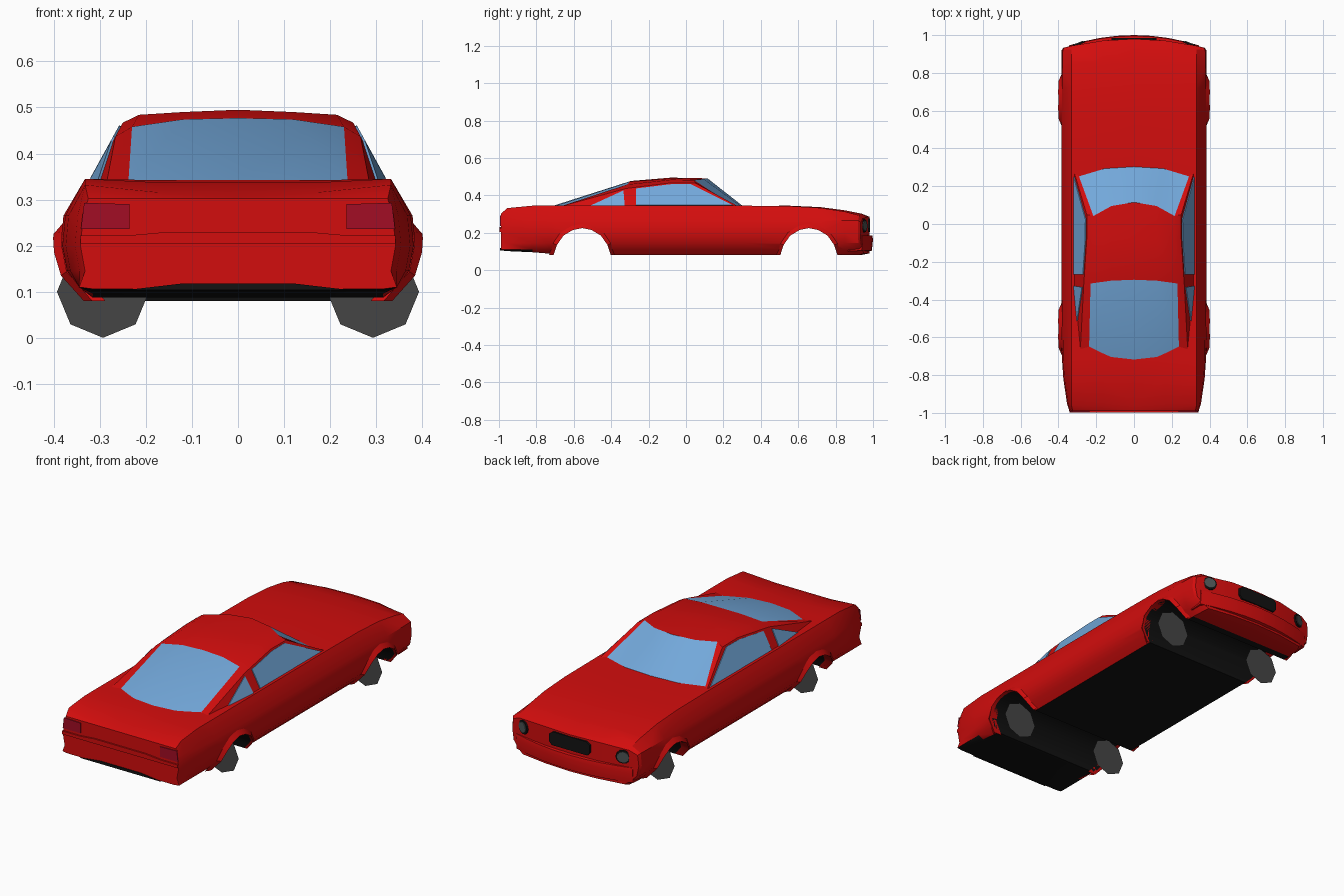
import bpy, bmesh, math
from mathutils import Matrix, Vector

if "Cube" in bpy.data.objects:
    bpy.data.objects.remove(bpy.data.objects["Cube"])


def colour(name, r, g, b):
    m = bpy.data.materials.new(name)
    m.diffuse_color = (r, g, b, 1)
    m.use_nodes = True
    m.node_tree.nodes["Principled BSDF"].inputs["Base Color"].default_value = m.diffuse_color
    return m


RED = colour("red_paint", 0.65, 0.004, 0.004)
BLACK = colour("black_underside", 0.006, 0.006, 0.006)
GLASS = colour("blue_glass", 0.17, 0.39, 0.70)
LAMP_RED = colour("tail_lamp_red", 0.36, 0.004, 0.018)
GREY = colour("wheel_grey", 0.06, 0.06, 0.06)
LAMP = colour("headlamp_grey", 0.07, 0.085, 0.085)


def make(name, verts, faces, mats, rule=None, mirror=True, smooth=True):
    """Mesh from points and faces, mirrored across x, coloured by a face rule."""
    bm = bmesh.new()
    vs = [bm.verts.new(v) for v in verts]
    for i, f in enumerate(faces):
        face = bm.faces.new([vs[k] for k in f])
        face.material_index = rule(i) if rule else 0
    if mirror:
        bmesh.ops.mirror(bm, geom=bm.verts[:] + bm.edges[:] + bm.faces[:],
                         matrix=Matrix(), merge_dist=0.0005, axis='X')
    bmesh.ops.recalc_face_normals(bm, faces=bm.faces[:])
    me = bpy.data.meshes.new(name)
    bm.to_mesh(me)
    bm.free()
    for m in mats:
        me.materials.append(m)
    ob = bpy.data.objects.new(name, me)
    bpy.context.collection.objects.link(ob)
    if smooth:
        smooth_object(ob)
    return ob


def activate(ob):
    bpy.ops.object.select_all(action='DESELECT')
    ob.select_set(True)
    bpy.context.view_layer.objects.active = ob


def smooth_object(ob):
    activate(ob)
    bpy.ops.object.shade_smooth_by_angle(angle=math.radians(28))


def grid(rows, cols):
    return [(r * cols + c, r * cols + c + 1, (r + 1) * cols + c + 1, (r + 1) * cols + c)
            for r in range(rows - 1) for c in range(cols - 1)]


def plate(name, pts, push, mat, mirror=True):
    """Thin slab: outline extruded by a vector."""
    n = len(pts)
    p = [Vector(v) for v in pts]
    verts = p + [v + Vector(push) for v in p]
    faces = [tuple(range(n)), tuple(range(n, 2 * n))]
    faces += [(i, (i + 1) % n, (i + 1) % n + n, i + n) for i in range(n)]
    return make(name, verts, faces, [mat], mirror=mirror, smooth=False)


# Body shell: half sections lofted from tail to nose
# y, shoulder z, centre z, shoulder x, widest x, floor x, floor z, bow
STATIONS = [
    (-0.99, 0.302, 0.302, 0.325, 0.342, 0.315, 0.106, 0),
    (-0.955, 0.332, 0.315, 0.332, 0.354, 0.315, 0.102, 0),
    (-0.82, 0.345, 0.337, 0.332, 0.374, 0.315, 0.096, 0),
    (-0.72, 0.345, 0.342, 0.332, 0.381, 0.315, 0.088, 0),
    (-0.40, 0.345, 0.343, 0.332, 0.385, 0.318, 0.08, 0),
    (0.30, 0.345, 0.343, 0.332, 0.385, 0.318, 0.08, 0),
    (0.55, 0.343, 0.345, 0.332, 0.385, 0.318, 0.08, 0),
    (0.72, 0.333, 0.337, 0.332, 0.385, 0.318, 0.08, 0),
    (0.85, 0.313, 0.320, 0.332, 0.385, 0.318, 0.08, 0),
    (0.94, 0.293, 0.302, 0.330, 0.383, 0.312, 0.082, 0.02),
    (0.98, 0.276, 0.286, 0.325, 0.374, 0.300, 0.09, 0.05),
]
verts = []
for y, zt, zc, xt, xm, xb, zb, bow in STATIONS:
    half = [(0, zc), (xt / 2, zc), (xt, zt), (xm - 0.006, min(0.265, zt - 0.02)), (xm, 0.2),
            (xm - 0.01, 0.145), (xb + 0.03, 0.11), (xb, zb), (xb / 2, zb), (0, zb)]
    verts += [(x, y - bow * (x / 0.385) ** 2, z) for x, z in half]
faces = grid(len(STATIONS), 10)
for o in (0, 10 * (len(STATIONS) - 1)):
    faces += [(o, o + 1, o + 8, o + 9), (o + 1, o + 2, o + 7, o + 8),
              tuple(o + k for k in (2, 3, 4, 5, 6, 7))]
body = make("body_shell", verts, faces, [RED, BLACK], smooth=False)
for f in body.data.polygons:
    if f.normal.z < -0.9 and f.center.y < 0.85:
        f.material_index = 1

# Wheel arches: tunnels cut through the body, with flared lips
ARCH = [(-0.153, 0.08), (-0.135, 0.135), (-0.10, 0.185), (-0.05, 0.215), (0, 0.225),
        (0.05, 0.215), (0.10, 0.185), (0.135, 0.135), (0.153, 0.08)]
AXLES = {"rear": -0.555, "front": 0.657}


def side_x(z):
    pts = [(0.08, 0.318), (0.11, 0.348), (0.145, 0.375), (0.2, 0.385), (0.3, 0.38)]
    for (z0, x0), (z1, x1) in zip(pts, pts[1:]):
        if z <= z1:
            return x0 + (x1 - x0) * (z - z0) / (z1 - z0)


for place, yc in AXLES.items():
    outline = [(-0.5, yc - 0.155, 0.02)] + [(-0.5, yc + a, z) for a, z in ARCH] + [(-0.5, yc + 0.155, 0.02)]
    cutter = plate("arch_cutter", outline, (1, 0, 0), RED, mirror=False)
    cutter.data.materials.append(BLACK)
    for f in cutter.data.polygons:
        f.material_index = 1
    mod = body.modifiers.new("arch", 'BOOLEAN')
    mod.operation = 'DIFFERENCE'
    mod.solver = 'EXACT'
    mod.object = cutter
    activate(body)
    bpy.ops.object.modifier_apply(modifier=mod.name)
    bpy.data.objects.remove(cutter)

    lip = []
    for a, z in ARCH:
        zo = 0.08 + (z - 0.08) * 1.16
        lip += [(side_x(z) - 0.03, yc + a, z), (side_x(z) + 0.017, yc + a, z),
                (side_x(zo) - 0.002, yc + a * 1.16, zo)]
    make(place + "_arch_lips", lip, grid(len(ARCH), 3), [RED])

    # Wheels: flat eight-sided discs set across the car
    disc = [(0.293 + 0.1 * math.sin(k * math.pi / 4), yc, 0.1 + 0.1 * math.cos(k * math.pi / 4))
            for k in range(8)]
    make(place + "_wheels", disc, [tuple(range(8))], [GREY], smooth=False)
smooth_object(body)

# Cabin: rows from windscreen base to rear window base, columns from centre outwards
ROWS = [
    [(0, 0.31, 0.338), (0.16, 0.30, 0.338), (0.295, 0.262, 0.338), (0.32, 0.285, 0.338)],
    [(0, 0.115, 0.491), (0.12, 0.095, 0.487), (0.215, 0.042, 0.482), (0.25, 0.05, 0.466)],
    [(0, -0.08, 0.495), (0.12, -0.08, 0.490), (0.215, -0.08, 0.484), (0.25, -0.08, 0.467)],
    [(0, -0.295, 0.477), (0.12, -0.30, 0.474), (0.23, -0.315, 0.458), (0.266, -0.32, 0.437)],
    [(0, -0.73, 0.338), (0.12, -0.717, 0.338), (0.238, -0.665, 0.338), (0.285, -0.68, 0.338)],
]
verts = [v for row in ROWS for v in row]
belt = [(0.32, 0.05, 0.338), (0.32, -0.08, 0.338), (0.32, -0.32, 0.338)]
faces = grid(5, 4) + [(3, 7, 20), (7, 11, 21, 20), (11, 15, 22, 21), (15, 19, 22)]
make("cabin", verts + belt, faces, [RED, GLASS],
     rule=lambda i: 1 if i in (0, 1, 9, 10) else 0)

# Side windows: thin plates on the cabin sides
door = [(-0.268, 0.345), (-0.268, 0.434), (-0.08, 0.457), (0.025, 0.458), (0.25, 0.345)]
plate("door_windows", [(0.32 - 0.55 * (z - 0.338) - 0.002, y, z) for y, z in door],
      (0.006, 0, 0.003), GLASS)
top, foot, tail = Vector(ROWS[3][3]), Vector(belt[2]), Vector(ROWS[4][3])
quarter = [top.lerp(foot, 0.1).lerp(tail, 0.04), foot.lerp(tail, 0.02), foot.lerp(tail, 0.56)]
plate("quarter_windows", [v - Vector((0.002, 0, 0)) for v in quarter], (0.006, 0, 0.003), GLASS)

# Front bumper: bowed band around the nose
band = []
for x in (0, 0.09, 0.18, 0.27, 0.345):
    y = 1.0 - 0.055 * (x / 0.345) ** 2
    zb = 0.082 + 0.02 * (x / 0.345) ** 2
    band += [(x, y - 0.05, 0.19), (x, y - 0.004, 0.185), (x, y, 0.165), (x, y - 0.006, 0.105),
             (x, y - 0.08, zb)]
make("front_bumper", band, grid(5, 5) + [(20, 21, 22, 23, 24)], [RED])

# Grille and headlamps
plate("grille", [(x, 0.972, z) for x, z in ((-0.12, 0.222), (-0.105, 0.205), (0.105, 0.205), (0.12, 0.222),
                                           (0.12, 0.262), (0.10, 0.277), (-0.10, 0.277), (-0.12, 0.262))],
      (0, 0.013, 0), BLACK, mirror=False)
for name, r, depth, mat in (("headlamp_rims", 0.036, 0.008, BLACK), ("headlamps", 0.028, 0.012, LAMP)):
    ring = []
    for k in range(12):
        a = k * math.pi / 6
        x = 0.295 + r * math.cos(a)
        ring.append((x, 0.947 - 0.4 * (x - 0.295), 0.237 + r * math.sin(a)))
    plate(name, ring, (depth * 0.3, depth, 0), mat)

# Tail lamps, rear bumper and lower trim
plate("tail_lamps", [(0.235, -0.988, 0.236), (0.341, -0.988, 0.236), (0.334, -0.988, 0.293),
                     (0.235, -0.988, 0.290)], (0, -0.006, 0), LAMP_RED)
plate("rear_bumper", [(0, -0.986, 0.23), (0.15, -0.986, 0.23), (0.24, -0.986, 0.222), (0.342, -0.986, 0.222),
                      (0.342, -0.986, 0.205), (0, -0.986, 0.205)], (0, -0.012, 0), RED)
plate("rear_lower_trim", [(-0.24, -0.988, 0.104), (-0.12, -0.988, 0.118), (0.12, -0.988, 0.118),
                          (0.24, -0.988, 0.104)], (0, -0.006, 0), BLACK, mirror=False)
